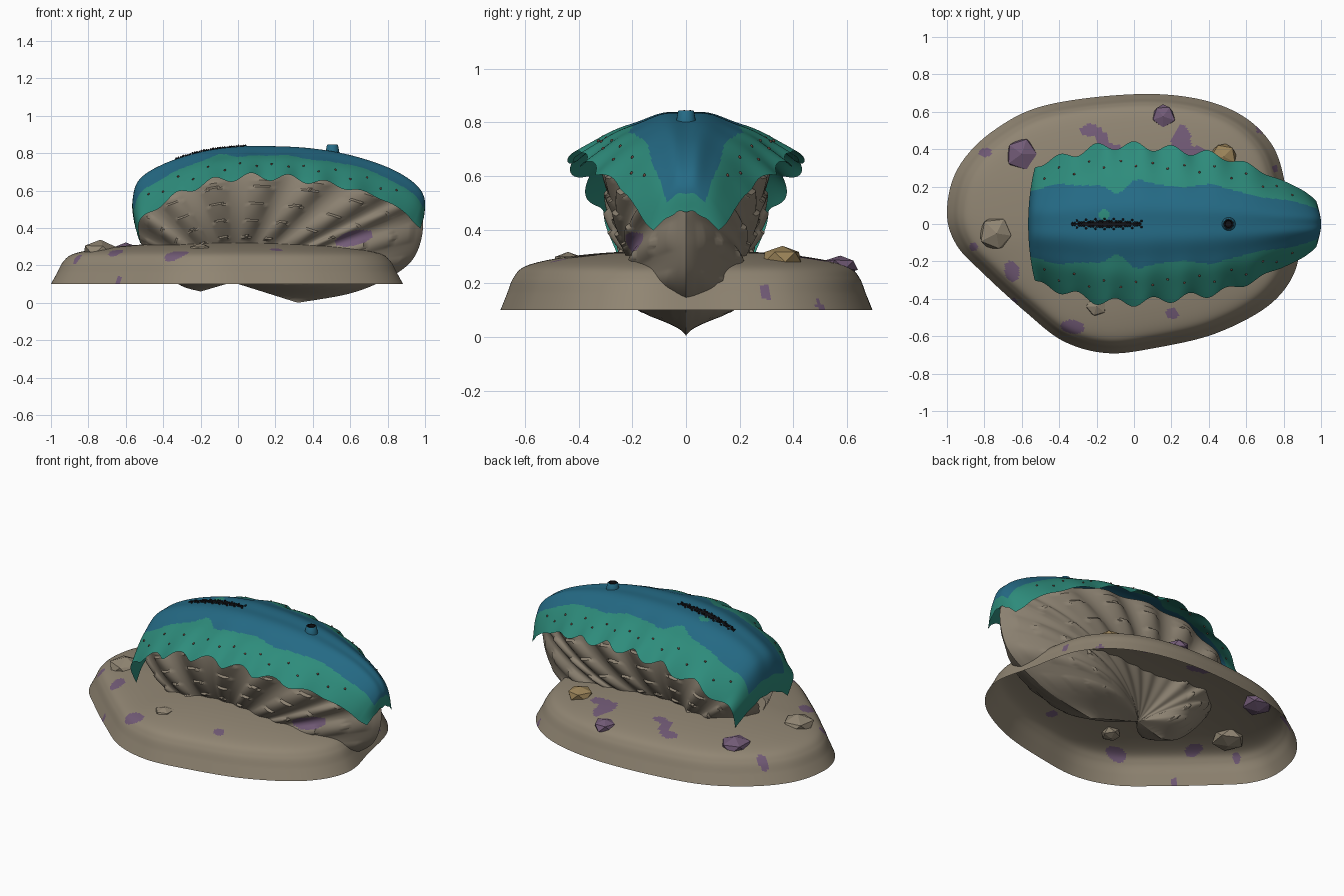
import bpy, bmesh, math, random
from mathutils import Vector

random.seed(4)
if "Cube" in bpy.data.objects:
    bpy.data.objects.remove(bpy.data.objects["Cube"])


def material(name, r, g, b):
    m = bpy.data.materials.new(name)
    m.use_nodes = True
    m.diffuse_color = (r, g, b, 1)
    m.node_tree.nodes["Principled BSDF"].inputs["Base Color"].default_value = (r, g, b, 1)
    return m


taupe = material("taupe stone", .28, .235, .17)
shell_tan = material("shell tan", .26, .22, .165)
teal = material("teal flesh", .027, .262, .2)
blue = material("blue flesh", .018, .145, .235)
purple = material("dusty purple", .17, .105, .185)
ochre = material("ochre stone", .33, .23, .10)
black = material("black", .006, .006, .008)
rust = material("rust brown", .14, .06, .045)


def spline(pts, n, closed=False):
    """Catmull-Rom samples through control points of any dimension."""
    c = len(pts)
    spans = c if closed else c - 1
    pick = (lambda i: pts[i % c]) if closed else (lambda i: pts[max(0, min(c - 1, i))])
    out = []
    for s in range(n + (0 if closed else 1)):
        f = s * spans / n
        i = min(int(f), spans - 1)
        t = f - i
        out.append([.5 * (2 * b + (d - a) * t + (2 * a - 5 * b + 4 * d - e) * t * t
                          + (3 * b - a - 3 * d + e) * t ** 3)
                    for a, b, d, e in zip(pick(i - 1), pick(i), pick(i + 1), pick(i + 2))])
    return out


def finish(name, bm, mats, angle=None):
    me = bpy.data.meshes.new(name)
    bm.to_mesh(me)
    bm.free()
    ob = bpy.data.objects.new(name, me)
    bpy.context.collection.objects.link(ob)
    for m in mats:
        me.materials.append(m)
    if angle:
        bpy.ops.object.select_all(action='DESELECT')
        ob.select_set(True)
        bpy.context.view_layer.objects.active = ob
        bpy.ops.object.shade_smooth_by_angle(angle=math.radians(angle))
    return ob


def sheet(name, rows, mats, rule, closed=False, angle=40):
    """Grid surface; rule(row, column, centre) gives the material index."""
    bm = bmesh.new()
    g = [[bm.verts.new(p) for p in row] for row in rows]
    w = len(rows[0])
    for i in range(len(g) - 1):
        for j in range(w if closed else w - 1):
            k = (j + 1) % w
            f = bm.faces.new((g[i][j], g[i][k], g[i + 1][k], g[i + 1][j]))
            f.material_index = rule(i, j, f.calc_center_median())
    bmesh.ops.remove_doubles(bm, verts=bm.verts, dist=.0002)
    bmesh.ops.recalc_face_normals(bm, faces=bm.faces)
    return finish(name, bm, mats, angle)


# Rock base: an open-bottomed mound over an irregular outline
outline = spline([(-1, .07), (-.94, .3), (-.75, .5), (-.45, .64), (.1, .695), (.5, .62),
                  (.74, .42), (.83, .1), (.88, -.18), (.75, -.41), (.45, -.58), (.1, -.665),
                  (-.15, -.69), (-.38, -.625), (-.58, -.47), (-.8, -.27), (-.95, -.11)], 320, True)
mound = spline([(1, .1), (.965, .16), (.93, .22), (.87, .262), (.72, .29), (.5, .31),
                (.25, .32), (.01, .32)], 84)
rock_rows = [[(x * s - .06 * (1 - s), y * s, z) for x, y in outline] for s, z in mound]
# Blotches: x, y and the two radii
spots = [(.25, .44, .05, .08), (.31, .38, .07, .035), (-.24, .5, .055, .035),
         (-.17, .44, .04, .05), (-.1, .4, .05, .03),
         (-.855, -.12, .024, .024), (-.65, -.25, .04, .055), (-.33, -.55, .07, .035),
         (.2, -.48, .035, .03), (-.8, .38, .035, .025), (.755, .3, .015, .02),
         (.67, .5, .02, .02), (-.64, -.41, .015, .015)]


def rock_colour(i, j, c):
    return int(any(((c.x - x) / a) ** 2 + ((c.y - y) / b) ** 2
                   + .25 * math.sin(40 * c.x + 25 * c.y) < 1 for x, y, a, b in spots))


sheet("rock_base", rock_rows, [taupe, purple], rock_colour, closed=True)

# Shell valves: fans of rays from the hinge point to the margin, bulging in y
hinge = Vector((-.03, 0, .11))
# Margin points: x, half width, z, bulge
margin = spline([(-.2, 0, .06, 0), (-.32, 0, .1, .11), (-.45, 0, .22, .16), (-.53, .03, .34, .17),
                 (-.54, .11, .43, .16), (-.5, .2, .53, .14), (-.36, .26, .59, .12),
                 (-.2, .27, .66, .1), (0, .28, .69, .095), (.2, .275, .69, .095),
                 (.4, .26, .68, .105), (.6, .23, .65, .12), (.8, .15, .59, .16),
                 (.93, .06, .55, .19), (.985, 0, .47, .21), (.98, 0, .34, .215),
                 (.925, 0, .22, .21), (.8, 0, .13, .19), (.6, 0, .05, .13), (.32, 0, 0, 0)], 300)
STEPS = 64


def valve(name, side):
    rows = []
    for n, (mx, my, mz, bulge) in enumerate(margin):
        k = n / (len(margin) - 1)
        fade = math.sin(math.pi * k) ** .6 if 0 < k < 1 else 0
        rib = math.cos(math.tau * 13 * k)
        row = []
        for s in range(STEPS + 1):
            t = s / STEPS
            y = my * t + bulge * math.sin(math.pi * t) ** .8 if t < 1 else my
            y += .015 * t * rib * fade * (1 if my > .03 else math.sin(math.pi * t))
            if .4 < t < .95:  # overlapping growth ledges curving over each rib
                y += .013 * fade * max(0, rib + .4) * ((t * 6.5 - .12 * rib + .8 * k) % 1)
            row.append((hinge.x + (mx - hinge.x) * t, side * max(y, 0),
                        hinge.z + (mz - hinge.z) * t))
        rows.append(row)

    def colour(i, j, c):
        return int(side < 0 and ((c.x - .62) / .1) ** 2
                   + ((c.z - .345 - .2 * (c.x - .62)) / .04) ** 2 < 1)

    sheet(name, rows, [shell_tan, purple], colour, angle=35)


valve("right_valve", -1)
valve("left_valve", 1)

# Mantle: a ruffled sheet draped from the centre line to its edges
# Stations: centre x, centre z, edge x, edge y, edge z
stations = spline([(-.555, .43, -.52, .27, .30), (-.565, .54, -.53, .31, .41),
                   (-.53, .66, -.48, .33, .48), (-.4, .745, -.38, .36, .545),
                   (-.2, .81, -.2, .41, .63), (0, .838, 0, .42, .67), (.2, .84, .2, .40, .67),
                   (.4, .828, .4, .375, .65), (.6, .793, .6, .32, .61), (.8, .728, .78, .235, .55),
                   (.935, .65, .89, .19, .48), (.995, .57, .94, .155, .43),
                   (.997, .47, .975, .12, .40)], 240)
LAST = len(stations) - 1


def mantle_point(i, v):
    cx, cz, ex, ey, ez = stations[i]
    a = abs(v)
    ruffle = max(.15, min(1, 1.5 - 1.6 * abs(ex))) * a ** 3
    x = cx + (ex - cx) * a * a
    y = ey * a + .022 * ruffle * math.cos(math.tau * ex / .2)
    z = cz - (cz - ez) * a ** 1.8 + .02 * ruffle * math.cos(math.tau * (ex + .13) / .2)
    z -= .005 * math.cos(14 * a) * (1 - a)
    return Vector((x, math.copysign(y, v), z))


def station_at(x):
    return min(range(LAST + 1), key=lambda i: abs(stations[i][0] - x))


HALF = 46


def mantle_colour(i, j, c):
    v = abs((j + .5) / HALF - 1)
    x = stations[i][0]
    limit = .53 + .03 * math.sin(math.tau * (x + .1) / .42) + .12 * max(0, -x - .2)
    limit -= .14 * math.exp(-((x + .09) / .06) ** 2)
    patch = math.hypot(c.x + .16, c.y - .05) < .028
    return int(v < limit and LAST * .08 < i < LAST * .94 and not patch)


sheet("mantle", [[mantle_point(i, j / HALF - 1) for j in range(2 * HALF + 1)]
                 for i in range(LAST + 1)], [teal, blue], mantle_colour, angle=60)


# Small rounded details gathered into one object
def beads(name, items, mat):
    bm = bmesh.new()
    for p, r in items:
        made = bmesh.ops.create_icosphere(bm, subdivisions=1, radius=r)
        bmesh.ops.translate(bm, verts=made["verts"], vec=p)
    finish(name, bm, [mat], 80)


dots = []
for side in (-1, 1):
    for n in range(17):
        i = station_at(-.5 + n * .085)
        dots.append((mantle_point(i, side * (.72 + .1 * (n % 2))), .007))
beads("mantle_dots", dots, rust)

# Slit with a dark fringe
slit_rows, fringe = [], []
for n in range(31):
    x = -.33 + n * .37 / 30
    p = mantle_point(station_at(x), 0)
    half = .004 + .011 * math.sin(math.pi * n / 30)
    slit_rows.append([(x, d * half, p.z + .005) for d in (-1, 0, 1)])
    for d in (-1, 1):
        far = half + (.012 if n % 4 == 2 else 0)
        fringe.append((Vector((x, d * far, p.z + random.uniform(0, .006))), .007))
sheet("slit", slit_rows, [black], lambda i, j, c: 0)
beads("slit_fringe", fringe, black)

# Siphon tube with a dark opening
top = mantle_point(station_at(.505), 0)
tube = [(.042, -.03), (.036, .0), (.03, .032), (.026, .036), (.02, .034), (.017, .02), (.001, .02)]
sheet("siphon", [[(.505 + r * math.cos(a * math.tau / 20), r * math.sin(a * math.tau / 20), top.z + h)
                  for a in range(20)] for r, h in tube], [blue, black],
      lambda i, j, c: int(i > 2), closed=True)

# Faceted pebbles resting on the rock
for n, (x, y, z, r, mat) in enumerate([(-.6, .375, .27, .1, purple), (-.735, -.05, .28, .1, taupe),
                                       (.155, .575, .268, .072, purple), (.48, .36, .298, .085, ochre),
                                       (-.2, -.44, .285, .062, taupe)]):
    bm = bmesh.new()
    bmesh.ops.create_icosphere(bm, subdivisions=1, radius=r)
    for vert in bm.verts:
        vert.co *= random.uniform(.86, 1.05)
        vert.co.z *= .55
    pebble = finish("pebble_%d" % (n + 1), bm, [mat])
    pebble.location = (x, y, z)
    pebble.rotation_euler = (0, 0, n * 1.1)
